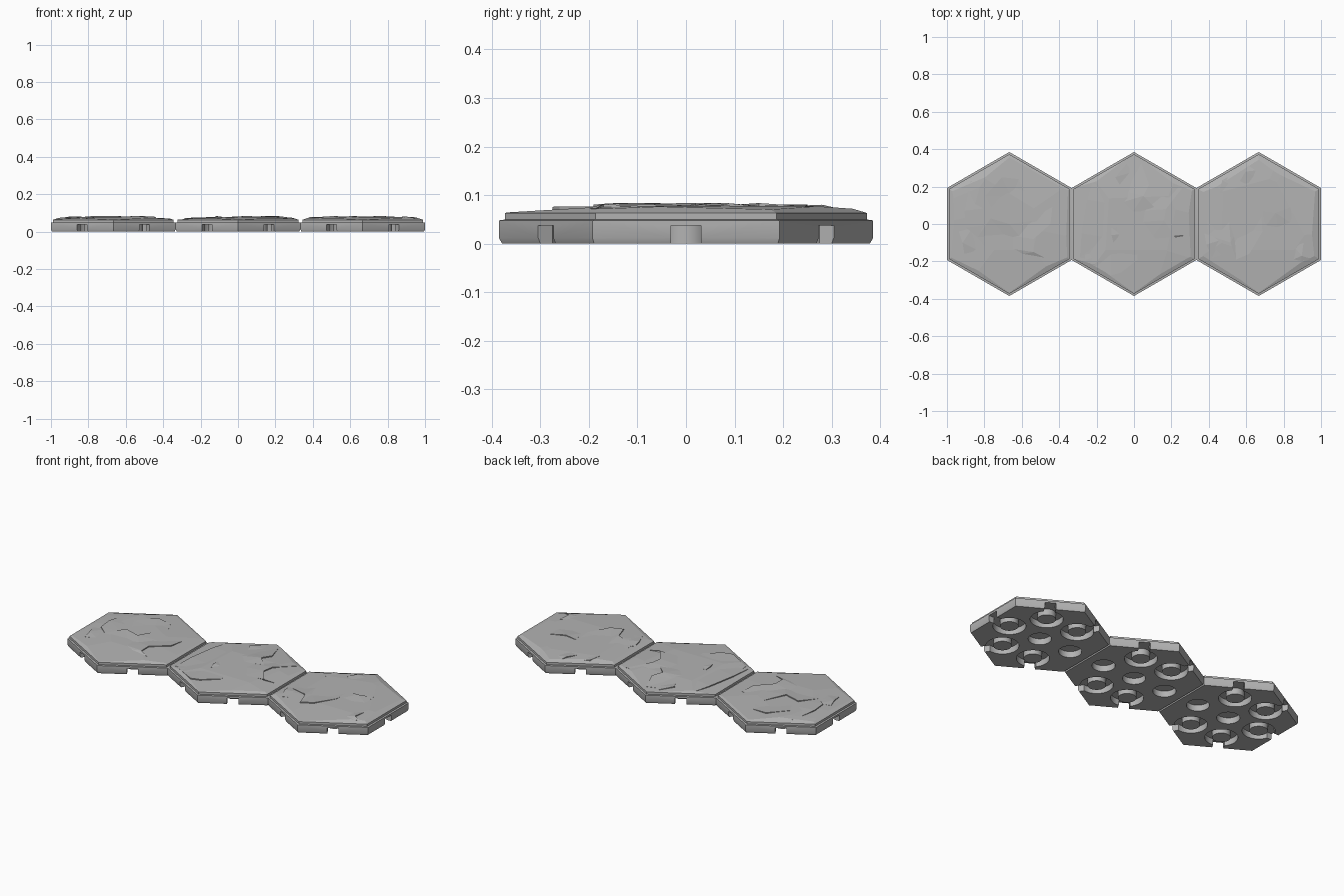
import bpy, bmesh, random
from math import pi, cos, sin
from mathutils import Vector, Matrix

random.seed(4)
default_cube = bpy.data.objects.get("Cube")
if default_cube:
    bpy.data.objects.remove(default_cube)

APOTHEM = 1 / 3
SPACING = 2 * APOTHEM
SOCKET_DISTANCE = 0.215
POCKET_TOP = 0.037
PEAK = 0.078

stone = bpy.data.materials.new("stone_grey")
stone.use_nodes = True
grey = (0.45, 0.45, 0.45, 1)
stone.diffuse_color = grey
stone.node_tree.nodes["Principled BSDF"].inputs["Base Color"].default_value = grey


def make_object(name, bm, x):
    bmesh.ops.recalc_face_normals(bm, faces=bm.faces)
    mesh = bpy.data.meshes.new(name)
    bm.to_mesh(mesh)
    bm.free()
    obj = bpy.data.objects.new(name, mesh)
    obj.location.x = x
    mesh.materials.append(stone)
    bpy.context.collection.objects.link(obj)
    return obj


def direction(k):
    """Unit vector towards the middle of hexagon side k."""
    return Vector((cos(k * pi / 3), sin(k * pi / 3), 0))


def hex_prism(rings):
    """Hexagonal solid through (apothem, height) rings."""
    bm = bmesh.new()
    loops = []
    for apothem, z in rings:
        radius = apothem / cos(pi / 6)
        loops.append([bm.verts.new((radius * cos((k + 0.5) * pi / 3),
                                    radius * sin((k + 0.5) * pi / 3), z))
                      for k in range(6)])
    for low, high in zip(loops, loops[1:]):
        for k in range(6):
            j = (k + 1) % 6
            bm.faces.new((low[k], low[j], high[j], high[k]))
    bm.faces.new(loops[0])
    bm.faces.new(loops[-1])
    return bm


def add_cylinder(bm, centre, radius, low, high):
    middle = centre + Vector((0, 0, (low + high) / 2))
    bmesh.ops.create_cone(bm, cap_ends=True, segments=32, radius1=radius,
                          radius2=radius, depth=high - low,
                          matrix=Matrix.Translation(middle))


def cut(obj, cutter):
    mod = obj.modifiers.new("cut", "BOOLEAN")
    mod.operation = "DIFFERENCE"
    mod.solver = "EXACT"
    mod.object = cutter
    bpy.context.view_layer.objects.active = obj
    bpy.ops.object.modifier_apply(modifier=mod.name)
    bpy.data.objects.remove(cutter)


def smooth(obj):
    bpy.ops.object.select_all(action="DESELECT")
    obj.select_set(True)
    bpy.context.view_layer.objects.active = obj
    bpy.ops.object.shade_smooth_by_angle(angle=pi / 6)


def build_base(side, x, plain_sides):
    """Base with round sockets and side channels on every free side."""
    base = make_object(side + "_base", hex_prism(
        [(0.328, 0), (APOTHEM, 0.012), (APOTHEM, 0.048), (0.32, 0.05)]), x)
    pockets, channels, posts = bmesh.new(), bmesh.new(), bmesh.new()
    add_cylinder(pockets, Vector(), 0.063, -0.01, POCKET_TOP)
    for k in range(6):
        centre = direction(k) * SOCKET_DISTANCE
        if k in plain_sides:
            add_cylinder(pockets, centre, 0.063, -0.01, POCKET_TOP)
            continue
        add_cylinder(pockets, centre, 0.09, -0.01, POCKET_TOP)
        add_cylinder(posts, centre, 0.05, 0, 0.04)
        place = (Matrix.Rotation(k * pi / 3, 4, "Z")
                 @ Matrix.Translation((0.32, 0, POCKET_TOP / 2 - 0.01))
                 @ Matrix.Diagonal((0.1, 0.062, POCKET_TOP + 0.02, 1)))
        bmesh.ops.create_cube(channels, size=1, matrix=place)
    cut(base, make_object("pocket_cutter", pockets, x))
    cut(base, make_object("channel_cutter", channels, x))
    smooth(base)
    smooth(make_object(side + "_socket_posts", posts, x))


def make_slopes():
    """Planes (direction, start, slope) that chip the slab down to its rim."""
    slopes = [(direction(k), 0.28, 0.35) for k in range(6)]
    slopes.append((Vector((0, -1, 0)), 0.14, 0.06))
    for k in range(7):
        angle = (k + random.uniform(0, 0.9)) * 2 * pi / 7
        slopes.append((Vector((cos(angle), sin(angle), 0)),
                       random.uniform(0.13, 0.27), random.uniform(0.04, 0.09)))
    return slopes


def build_slab(side, x, slopes):
    bm = hex_prism([(0.323, 0.046), (0.323, 0.1)])
    for way, start, slope in slopes + [(Vector((1, 0, 0)), 0, 0)]:
        bmesh.ops.bisect_plane(
            bm, geom=bm.verts[:] + bm.edges[:] + bm.faces[:], dist=1e-6,
            plane_co=(0, 0, PEAK + slope * start),
            plane_no=way * slope + Vector((0, 0, 1)), clear_outer=True)
        rim = [e for e in bm.edges if e.is_boundary]
        if rim:
            bmesh.ops.holes_fill(bm, edges=rim, sides=0)
    make_object(side + "_rock_slab", bm, x)


def build_ledges(side, x, slopes, cracks):
    """Thin wedges: a small cliff along each crack, sinking away behind it."""
    def height(p):
        return min([PEAK] + [PEAK - s * (p.dot(w) - d) for w, d, s in slopes])

    def inside(p):
        reach = max(p.dot(direction(k)) for k in range(6))
        return p * min(1, 0.3 / reach) if reach > 0 else p

    bm = bmesh.new()
    for crack in cracks:
        points = [inside(Vector((px, py, 0)) / 100) for px, py in crack]
        chord = points[-1] - points[0]
        back = Vector((-chord.y, chord.x, 0)).normalized()
        if back.dot(sum(points, Vector())) > 0:
            back = -back
        back *= min(0.13, chord.length * 0.6)
        rows = []
        for i, p in enumerate(points):
            lift = 0.0015 if i in (0, len(points) - 1) else 0.006
            q = inside(p + back)
            spots = (p + Vector((0, 0, 0.058)),
                     p + Vector((0, 0, height(p) + lift)),
                     q + Vector((0, 0, height(q) - 0.001)))
            rows.append([bm.verts.new(s) for s in spots])
        for a, b in zip(rows, rows[1:]):
            for i in range(3):
                j = (i + 1) % 3
                bm.faces.new((a[i], b[i], b[j], a[j]))
        bm.faces.new(rows[0])
        bm.faces.new(rows[-1])
    bmesh.ops.triangulate(bm, faces=bm.faces)
    make_object(side + "_rock_ledges", bm, x)


# Crack paths on each tile, in hundredths from the tile centre
right_cracks = [
    [(-21, 23), (-24, 7), (-23, -2), (-17, -7)],
    [(-17, -7), (-10, 3), (0, 0), (6, 12)],
    [(-13, 15), (-4, 25), (5, 24)],
    [(-27, -4), (-25, -10), (-24, -16)],
    [(23, 9), (22, 0), (13, -8), (13, -15), (19, -18)],
]
middle_cracks = [
    [(-26, 25), (-25, 13), (-28, -5), (-29, -18)],
    [(-13, 31), (-10, 25), (-4, 33)],
    [(4, 33), (8, 21), (5, 15), (11, 9)],
    [(28, 21), (17, 8), (16, 2), (22, -7), (28, -6)],
    [(-12, -2), (-12, -6), (-11, -10)],
    [(-27, -20), (-13, -29), (-7, -26), (2, -19)],
]
left_cracks = [
    [(-21, 31), (-20, 24), (-21, 17)],
    [(-10, 23), (-7, 28), (-6, 33)],
    [(-29, -5), (-28, -11), (-25, -18)],
    [(-27, -6), (-15, -10), (-12, -19), (-5, -16), (2, -4)],
    [(2, 7), (9, 6), (17, 9)],
    [(24, -10), (23, -17), (30, -20)],
]

# Three tiles in a row; sides 0 and 3 touch the neighbours
for side, step, plain, cracks in (("right", -1, [0], right_cracks),
                                  ("middle", 0, [0, 3], middle_cracks),
                                  ("left", 1, [3], left_cracks)):
    x = step * SPACING
    slopes = make_slopes()
    build_base(side, x, plain)
    build_slab(side, x, slopes)
    build_ledges(side, x, slopes, cracks)
